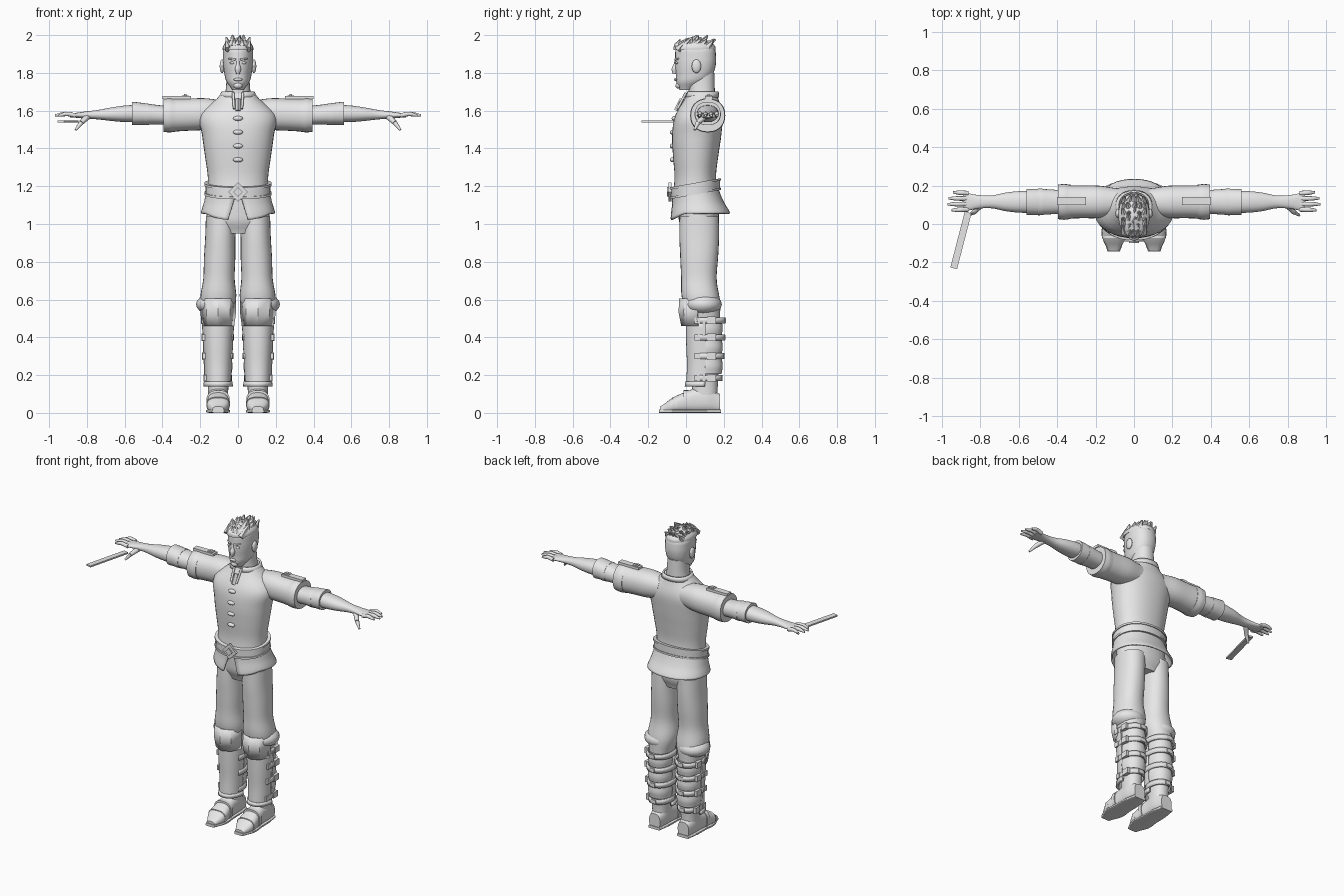
import bpy, bmesh, math, random
from mathutils import Vector, Matrix

random.seed(4)
old_cube = bpy.data.objects.get("Cube")
if old_cube:
    bpy.data.objects.remove(old_cube, do_unlink=True)

colour = (0.8, 0.8, 0.8, 1)
grey = bpy.data.materials.new("plain_grey")
grey.use_nodes = True
grey.diffuse_color = colour
grey.node_tree.nodes["Principled BSDF"].inputs["Base Color"].default_value = colour
parts = []


def finish(name, bm, thickness=0):
    """Make a named object; parts wholly on the left side are mirrored."""
    bmesh.ops.recalc_face_normals(bm, faces=bm.faces)
    on_left = min(vert.co.x for vert in bm.verts) > 0
    mesh = bpy.data.meshes.new(name)
    bm.to_mesh(mesh)
    bm.free()
    mesh.materials.append(grey)
    part = bpy.data.objects.new(name, mesh)
    bpy.context.collection.objects.link(part)
    if thickness:
        solidify = part.modifiers.new("thickness", "SOLIDIFY")
        solidify.thickness = thickness
        solidify.offset = 0
    if on_left:
        part.modifiers.new("mirror", "MIRROR")
    parts.append(part)


def sample(values, t):
    """Read a smooth curve through evenly spaced values at t from 0 to 1."""
    last = len(values) - 1
    i = min(int(t * last), last - 1)
    f = t * last - i
    a, b, c, d = (values[max(0, min(last, i + k))] for k in (-1, 0, 1, 2))
    slope_in, slope_out = (c - a) / 2, (d - b) / 2
    bend = 3 * (c - b) - 2 * slope_in - slope_out
    return b + f * (slope_in + f * (bend + f * (slope_in + slope_out - 2 * (c - b))))


AXES = {"x": (Vector((0, 1, 0)), Vector((0, 0, 1))),
        "y": (Vector((1, 0, 0)), Vector((0, 0, 1))),
        "z": (Vector((1, 0, 0)), Vector((0, 1, 0)))}


def loft(name, start, end, widths, depths, axis="z", sway=(0, 0), arc=None, spread=0,
         thickness=0, sides=28, rows=12, power=2.2, egg=0, warp=None):
    """Skin rings from start to end; depths is a list, or a ratio to the widths."""
    across, along = AXES[axis]
    start, end = Vector(start), Vector(end)
    bm = bmesh.new()
    rings = []
    for row in range(rows + 1):
        t = row / rows
        width = sample(widths, t)
        depth = sample(depths, t) if isinstance(depths, tuple) else width * depths
        centre = start.lerp(end, t) + along * sample(sway, t)
        first, last = (arc[0] + spread * t, arc[1] - spread * t) if arc else (0, 360)
        ring = []
        for k in range(sides + bool(arc)):
            angle = math.radians(first + (last - first) * k / sides)
            c, s = math.cos(angle), math.sin(angle)
            point = centre + across * width * math.copysign(abs(c) ** (2 / power), c) * (1 + egg * s)
            point += along * depth * math.copysign(abs(s) ** (2 / power), s)
            ring.append(bm.verts.new(warp(point) if warp else point))
        rings.append(ring)
    for low, high in zip(rings, rings[1:]):
        for k in range(sides):
            n = (k + 1) % len(low)
            bm.faces.new((low[k], low[n], high[n], high[k]))
    if not arc:
        bm.faces.new(rings[0])
        bm.faces.new(rings[-1])
    finish(name, bm, thickness)


def ball(name, position, size):
    bm = bmesh.new()
    matrix = Matrix.Translation(position) @ Matrix.Diagonal((*size, 1))
    bmesh.ops.create_uvsphere(bm, u_segments=16, v_segments=10, radius=1, matrix=matrix)
    finish(name, bm)


def box(name, position, size, turn=0, axis="Z"):
    bm = bmesh.new()
    matrix = Matrix.Translation(position) @ Matrix.Rotation(math.radians(turn), 4, axis)
    bmesh.ops.create_cube(bm, size=1, matrix=matrix @ Matrix.Diagonal((*size, 1)))
    finish(name, bm)


def rod(name, start, end, radius, tip_radius, sides=10):
    start, end = Vector(start), Vector(end)
    bm = bmesh.new()
    turn = (end - start).to_track_quat("Z", "Y").to_matrix().to_4x4()
    bmesh.ops.create_cone(bm, cap_ends=True, segments=sides, radius1=radius, radius2=tip_radius,
                          depth=(end - start).length, matrix=Matrix.Translation((start + end) / 2) @ turn)
    finish(name, bm)


# Head, neck and face
loft("head", (0, 0, 1.71), (0, 0, 1.98), (.03, .062, .073, .079, .08, .074, .02),
     (.035, .08, .1, .108, .108, .098, .03), sway=(0, .04, .05, .05, .045), egg=.1, rows=18)
loft("neck", (0, .085, 1.62), (0, .08, 1.8), (.08, .065, .06), (.07, .07))
loft("nose", (0, -.05, 1.875), (0, -.06, 1.795), (.008, .009, .016, .01), 1.2, sides=12)
ball("lips", (0, -.054, 1.765), (.024, .01, .008))
ball("chin", (0, -.038, 1.733), (.024, .018, .017))
ball("eye", (.03, -.048, 1.853), (.014, .008, .007))
rod("eyebrow", (.012, -.057, 1.87), (.05, -.04, 1.876), .006, .004)
ball("ear", (.084, .055, 1.835), (.013, .025, .036))

# Hair: a cap with swept tufts
hair_y, hair_z = .045, 1.92
loft("hair_cap", (0, hair_y, hair_z), (0, hair_y, 1.983), (.081, .079, .062, .02), 1.38)
for row in range(6):
    for column in range(3):
        x, back = column * .025, row * .032 - .09
        rise = math.sqrt(max(0, 1 - (x / .085) ** 2 - (back / .12) ** 2))
        root = Vector((x, hair_y + back, hair_z - .01 + rise * .05))
        tip = root + Vector((random.uniform(-.01, .015), random.uniform(.01, .05), random.uniform(.025, .05)))
        tip.z = min(tip.z, 2)
        rod("hair_tuft", root, tip, .021, .003, sides=6)

# Tunic body, collar and buttons
loft("tunic_body", (0, 0, 1.14), (0, 0, 1.69), (.16, .16, .175, .19, .2, .09),
     (.12, .11, .12, .13, .125, .08), sway=(.05, .05, .06, .085), sides=36, rows=20)
loft("collar", (0, .085, 1.67), (0, .088, 1.7), (.096, .083), (.086, .08),
     arc=(-75, 255), thickness=.01, rows=1)
rod("collar_edge", (.02, -.045, 1.61), (.026, 0, 1.695), .007, .007)
rod("collar_tab", (0, -.05, 1.6), (0, -.02, 1.66), .014, .014, sides=4)
for button in range(4):
    ball("button_knot", (0, -.072 if button < 3 else -.062, 1.34 + button * .073), (.026, .014, .013))


# Tunic skirt, slit and longer at the front
def drop_front(point):
    point.z -= 6 * max(0, -.01 - point.y) * max(0, 1.14 - point.z)
    return point


loft("tunic_skirt", (0, .05, 1.18), (0, .075, 1.055), (.163, .175, .192), (.12, .132, .155),
     arc=(-90, 270), spread=14, thickness=.01, sides=40, warp=drop_front)


# Belt, tilted up to the back
def tilt(point):
    point.z += .18 * (point.y - .05)
    return point


def belt_band(name, middle, half_height, width):
    loft(name, (0, .05, middle - half_height), (0, .05, middle + half_height), (width, width), .76,
         warp=tilt, sides=36, rows=1)


belt_z = 1.187
belt_band("belt", belt_z, .03, .172)
for side in (-1, 1):
    belt_band("belt_trim", belt_z + side * .025, .006, .178)
for name, y, size in (("buckle_plate", -.085, .072), ("buckle_stud", -.093, .035)):
    box(name, (0, y, 1.17), (size, .014, size), turn=45, axis="Y")


# Sleeves and arms, running out along x
def arm_part(name, inner, outer, widths, depths, **options):
    loft(name, (inner, arm_y, arm_z), (outer, arm_y, arm_z), widths, depths, axis="x", **options)


arm_y, arm_z = .115, 1.575
arm_part("short_sleeve", .08, .38, (.07, .084, .085, .088), 1, sway=(.01, 0))
arm_part("sleeve_cuff", .33, .395, (.089, .093, .09), .97)
arm_part("lower_sleeve", .36, .56, (.06, .064, .068, .068), (.05, .052, .057, .062), sway=(0, .01))
arm_part("sleeve_band", .475, .5, (.069, .07), .83, sway=(.006, .006), rows=1)
arm_part("forearm_and_palm", .52, .89, (.057, .056, .048, .033, .036, .05),
         (.045, .044, .036, .025, .018, .01), sway=(.01, 0), rows=18)
for finger, tip_x in enumerate((.94, .965, .97, .95)):
    y = .16 - finger * .028
    loft("finger", (.86, y, arm_z), (tip_x, y + (y - arm_y) * .1, arm_z), (.012, .012, .011, .006), 1,
         axis="x", sway=(0, .008, 0), sides=10)
thumb_joint = (.83, .063, 1.536)
rod("thumb_base", (.795, .1, 1.57), thumb_joint, .017, .013)
rod("thumb_tip", thumb_joint, (.86, .045, 1.498), .013, .006)

# Shoulder straps
box("shoulder_strap", (.325, .12, 1.67), (.15, .04, .016))
for name, size in (("strap_buckle", .035), ("strap_pin", .014)):
    box(name, (.28, .12, 1.682), (size, size, .3 * (.05 - size)))

# Flat stick under the right hand
box("flat_stick", (-.9, -.085, 1.542), (.036, .3, .01), turn=-14.5)

# Trousers
loft("hips", (0, .07, .95), (0, .065, 1.13), (.13, .166, .165, .158), (.08, .104, .108, .108))
loft("trouser_leg", (.09, 0, 1.04), (.108, 0, .49), (.08, .08, .083, .083, .095, .07),
     (.104, .105, .1, .094, .1, .085), sway=(.07, .07, .07, .095), rows=20)
ball("trouser_gather", (.12, .09, .575), (.102, .1, .06))


# Boots, shin guards and knee pads, all round one shin line
def shin_part(name, bottom, top, widths, depths, **options):
    loft(name, (shin_x, shin_y, bottom), (shin_x, shin_y, top), widths, depths, **options)


shin_x, shin_y = .105, .1
front_half, back_half = (180, 360), (0, 180)
shin_part("boot_shaft", .05, .5, (.052, .055, .064, .068, .07), 1.26)
shin_part("shin_guard", .14, .48, (.065, .068, .074, .079), (.094, .09, .094, .096),
          arc=front_half, thickness=.01)
shin_part("shin_rim", .14, .165, (.072, .07), 1.4, arc=front_half, thickness=.012, rows=1)
shin_part("knee_pad", .46, .605, (.082, .092, .09), 1.45, arc=(195, 345), thickness=.012,
          sides=4, rows=2)
box("guard_edge", (.178, .095, .32), (.012, .015, .34), turn=2.5, axis="Y")
for z, reach in ((.49, .08), (.4, .078), (.3, .075), (.185, .067)):
    shin_part("calf_strap", z - .016, z + .016, (reach, reach), 1.3, arc=(-25, 205),
              thickness=.01, rows=1)
    outside = shin_x + reach
    box("strap_plate", (outside, .06, z), (.014, .03, .032))
    box("strap_clasp", (outside, .135, z), (.022, .045, .038))
    box("clasp_end", (shin_x, shin_y + reach * 1.3, z), (.035, .014, .026))
for wrap in range(3):
    z = .205 + wrap * .1
    shin_part("calf_wrap", z, z + .08, (.068, .073, .07), 1.25, arc=back_half, thickness=.006)


# Shoes, resting on the floor
def shoe_part(name, toe, heel, widths, heights, power=2.6, **options):
    loft(name, (shin_x, toe, 0), (shin_x, heel, 0), widths, heights, axis="y", sway=heights,
         power=power, **options)


shoe_part("shoe", -.138, .18, (.03, .059, .057, .053, .053, .04), (.017, .039, .054, .066, .07, .05), rows=20)
shoe_part("shoe_sole", -.143, .185, (.032, .063, .057, .055, .042), (.009, .009), power=5)
for y, height in ((-.06, .042), (0, .06)):
    shoe_part("shoe_strap", y - .012, y + .012, (.062, .061), (height, height), rows=1)

# Smooth shading with sharp edges kept
bpy.ops.object.select_all(action="DESELECT")
for part in parts:
    part.select_set(True)
bpy.context.view_layer.objects.active = parts[0]
bpy.ops.object.shade_smooth_by_angle(angle=math.radians(40))
